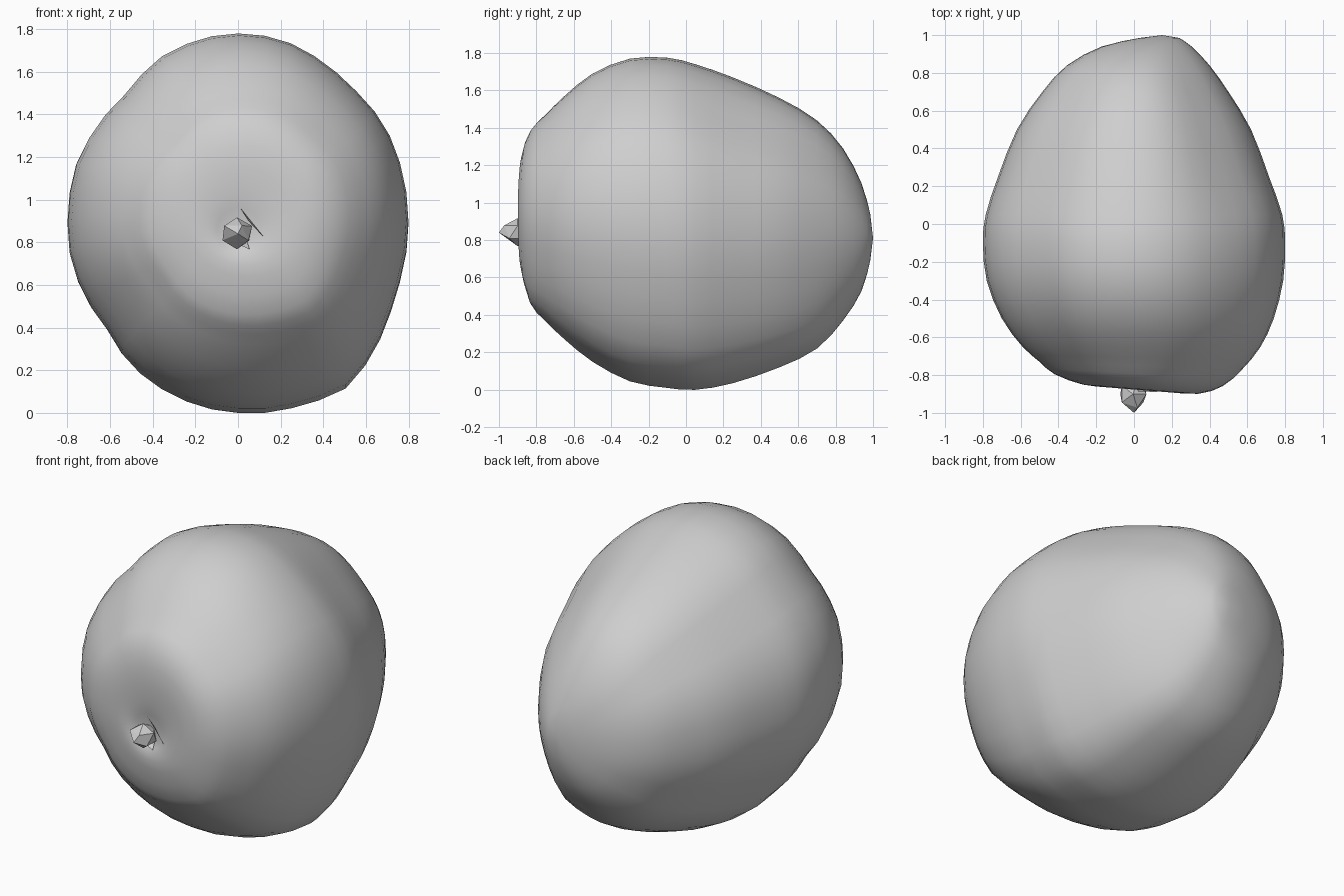
import bpy, bmesh, math, random
from mathutils import Vector

if "Cube" in bpy.data.objects:
    bpy.data.objects.remove(bpy.data.objects["Cube"])

random.seed(4)
grey = bpy.data.materials.new("plain grey")
grey.diffuse_color = (0.62, 0.62, 0.62, 1)
grey.use_nodes = True
grey.node_tree.nodes["Principled BSDF"].inputs["Base Color"].default_value = grey.diffuse_color


def finish(name, bm, smooth):
    bmesh.ops.recalc_face_normals(bm, faces=bm.faces[:])
    me = bpy.data.meshes.new(name)
    bm.to_mesh(me)
    bm.free()
    me.materials.append(grey)
    for p in me.polygons:
        p.use_smooth = smooth
    ob = bpy.data.objects.new(name, me)
    bpy.context.collection.objects.link(ob)
    return ob


# Fruit body: cross-sections along y (y, left, right, bottom, top, front tilt)
SECTIONS = [
    (-0.85, -.07, .07, .78, .91, .08),
    (-0.872, -.14, .17, .73, 1.04, .08),
    (-0.872, -.27, .34, .64, 1.25, .08),
    (-0.825, -.42, .47, .46, 1.39, .07),
    (-0.75, -.50, .57, .37, 1.47, .04),
    (-0.65, -.59, .67, .27, 1.57, 0),
    (-0.50, -.70, .74, .15, 1.69, 0),
    (-0.30, -.78, .79, .045, 1.77, 0),
    (-0.10, -.80, .80, .01, 1.775, 0),
    (0.05, -.785, .785, .0, 1.74, 0),
    (0.25, -.72, .715, .035, 1.67, 0),
    (0.50, -.62, .62, .12, 1.56, 0),
    (0.70, -.485, .50, .22, 1.44, 0),
    (0.84, -.355, .40, .37, 1.29, 0),
    (0.94, -.17, .305, .53, 1.10, 0),
    (0.985, .03, .24, .69, .94, 0),
]
# Lumpiness of the section: (angle, radius factor)
LUMPS = [(0, 1), (30, 1), (45, .98), (57, .98), (75, 1), (95, 1), (120, .985), (133, .945),
         (150, .976), (163, 1), (192, 1), (204, .975), (216, .95), (229, .975), (256, .99),
         (270, 1), (291, 1.03), (307, 1.08), (322, 1.04), (337, 1), (360, 1)]


def lump(a):
    for (a0, f0), (a1, f1) in zip(LUMPS, LUMPS[1:]):
        if a <= a1:
            return f0 + (f1 - f0) * (a - a0) / (a1 - a0)


def spline(p0, p1, p2, p3, t):
    return [.5 * (2 * b + (c - a) * t + (2 * a - 5 * b + 4 * c - d) * t * t
                  + (3 * b - a - 3 * c + d) * t ** 3) for a, b, c, d in zip(p0, p1, p2, p3)]


# smooth in-between sections
rows = []
last = len(SECTIONS) - 1
for i in range(last):
    ctrl = [SECTIONS[min(max(k, 0), last)] for k in range(i - 1, i + 3)]
    rows += [spline(*ctrl, t) for t in (0, .5)]
rows.append(SECTIONS[-1])

N = 40
bm = bmesh.new()
rings = []
for y, xl, xr, zb, zt, tilt in rows:
    cx, cz = (xl + xr) / 2, (zb + zt) / 2
    w = min(1, max(0, (xr - xl) / 0.9 - .1))       # lumps fade out at both ends
    back = min(1, max(0, (y + .1) / .4))
    ring = []
    for i in range(N):
        deg = 360 * i / N
        c, s = math.cos(math.radians(deg)), math.sin(math.radians(deg))
        f = 1 + (lump(deg) - 1) * w
        # the back upper right is flatter
        f -= .03 * back * w * max(0, 1 - abs(deg - 47) / 30)
        x, z = cx + (xr - xl) / 2 * c * f, cz + (zt - zb) / 2 * s * f
        ring.append(bm.verts.new((x, y - tilt * x, z)))
    rings.append(ring)
for r, q in zip(rings, rings[1:]):
    for i in range(N):
        j = (i + 1) % N
        bm.faces.new((r[i], r[j], q[j], q[i]))
bm.faces.new(rings[0])
tip = bm.verts.new((0.15, 1.0, 0.81))
for i in range(N):
    bm.faces.new((rings[-1][i], rings[-1][(i + 1) % N], tip))
finish("fruit_body", bm, True)

# Stem: small faceted stub with a pointed end
bm = bmesh.new()
bmesh.ops.create_icosphere(bm, subdivisions=1, radius=1)
for v in bm.verts:
    k = random.uniform(0.95, 1.08)
    v.co = Vector((-0.005 + v.co.x * .078 * k, -0.9 + v.co.y * .085, .842 + v.co.z * .076 * k))
end = min(bm.verts, key=lambda v: v.co.y)
end.co = (0, -1.0, .84)
finish("stem", bm, False)

# Thin dry sepal slivers beside the stem
bm = bmesh.new()
for pts in (((.012, -.885, .96), (.125, -.89, .82), (.05, -.87, .90)),
            ((-.02, -.885, .80), (.055, -.895, .767), (.04, -.85, .81))):
    bm.faces.new([bm.verts.new(p) for p in pts])
finish("sepal_slivers", bm, False)
